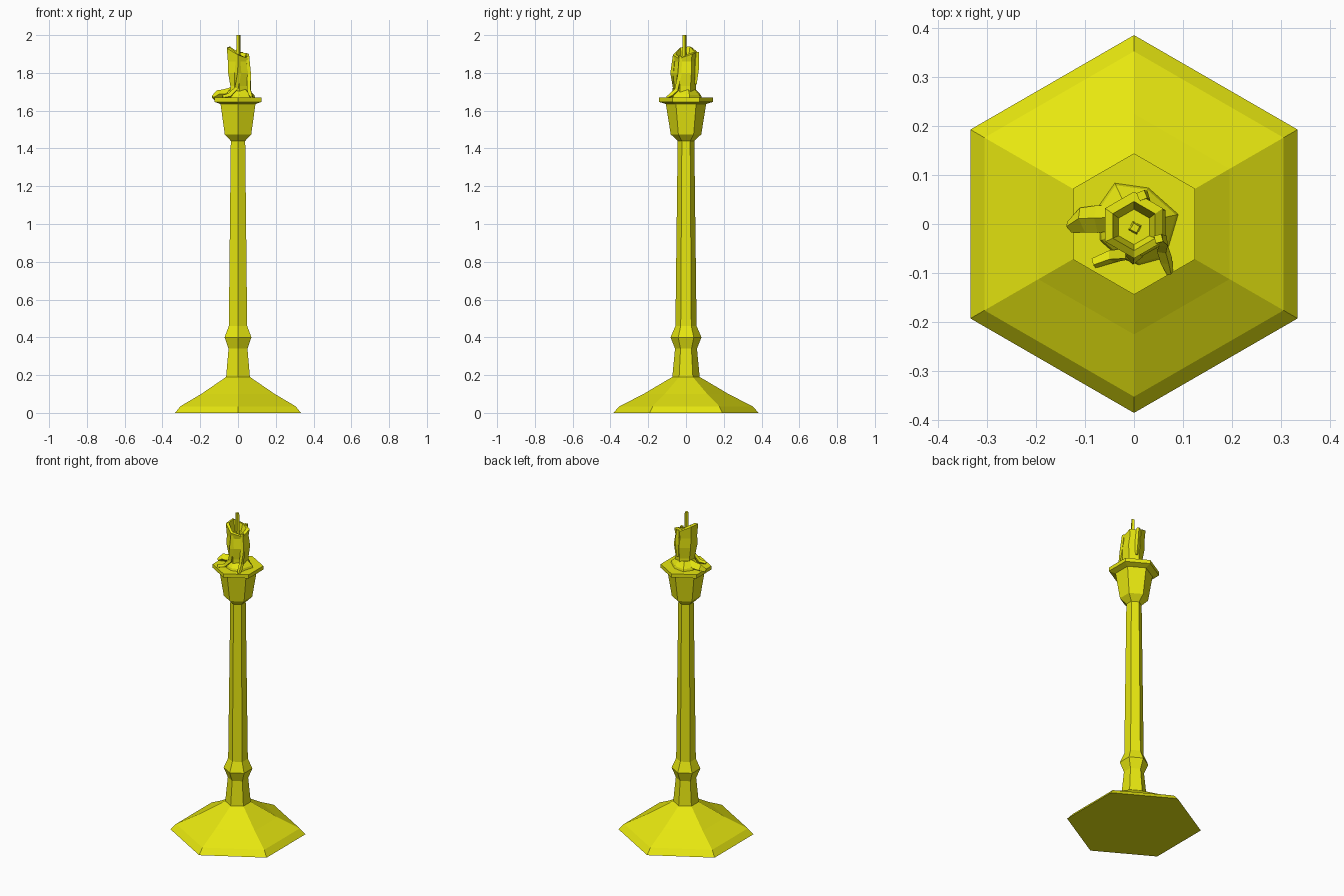
import bpy, bmesh, math
from mathutils import Vector

yellow = bpy.data.materials.new("yellow")
yellow.diffuse_color = (0.8, 0.8, 0.005, 1)


def loft(name, rings):
    """Join rings of equal point count with flat faces and cap both ends."""
    bm = bmesh.new()
    vs = [[bm.verts.new(p) for p in ring] for ring in rings]
    n = len(vs[0])
    for a, b in zip(vs, vs[1:]):
        for i in range(n):
            j = (i + 1) % n
            bm.faces.new((a[i], a[j], b[j], b[i]))
    bm.faces.new(vs[0][::-1])
    bm.faces.new(vs[-1])
    bmesh.ops.recalc_face_normals(bm, faces=bm.faces)
    me = bpy.data.meshes.new(name)
    bm.to_mesh(me)
    bm.free()
    me.materials.append(yellow)
    ob = bpy.data.objects.new(name, me)
    bpy.context.collection.objects.link(ob)
    return ob


def hexagon(r, z, c=(0, 0), dz=(0,) * 6):
    """Six points, first corner at +y, counter-clockwise."""
    return [(c[0] + r * math.cos(math.radians(90 + 60 * i)),
             c[1] + r * math.sin(math.radians(90 + 60 * i)), z + dz[i]) for i in range(6)]


def turned(name, profile):
    return loft(name, [hexagon(r, z) for r, z in profile])


def drip(name, path):
    """Four-sided wax run along points (x, y, z, half width)."""
    pts = [Vector(p[:3]) for p in path]
    rings = []
    for k, p in enumerate(pts):
        t = (pts[min(k + 1, len(pts) - 1)] - pts[max(k - 1, 0)]).normalized()
        side = t.cross(Vector((p.x, p.y, 0.15))).normalized()
        up = t.cross(side).normalized()
        w = path[k][3]
        rings.append([p + side * w, p + up * w, p - side * w, p - up * w])
    loft(name, rings)


# Candlestick: foot, stem with knop, cup and drip tray
turned("base", [(0.385, 0), (0.352, 0.035), (0.225, 0.10), (0.073, 0.19)])
turned("stem", [(0.073, 0.185), (0.058, 0.34), (0.082, 0.40), (0.056, 0.46), (0.044, 1.445)])
turned("cup", [(0.044, 1.44), (0.081, 1.475), (0.107, 1.637)])
turned("drip_tray", [(0.107, 1.635), (0.144, 1.647), (0.144, 1.67)])

# Candle with an uneven rim and a hollow top
rim = (0.0, 0.03, 0.025, -0.01, -0.03, -0.005)
loft("candle", [
    hexagon(0.058, 1.665, (0.006, -0.004)),
    hexagon(0.056, 1.73, (0.008, -0.004)),
    hexagon(0.067, 1.80, (0.006, -0.005)),
    hexagon(0.062, 1.86, (0.0, -0.003)),
    hexagon(0.068, 1.905, (0.0, -0.002), rim),
    hexagon(0.050, 1.91, (0.0, -0.004), rim),
    hexagon(0.036, 1.87, (0.0, -0.006)),
])

# Wick
loft("wick", [[(0.002 + x * s, -0.008 + y * s, z) for x, y in
               ((1, 0.3), (-0.3, 1), (-1, -0.3), (0.3, -1))]
              for z, s in ((1.86, 0.014), (1.93, 0.011), (2.0, 0.010))])

# Pooled wax around the candle foot
pool = [(0.092, 0.02), (0.03, 0.075), (-0.04, 0.085), (-0.075, 0.035),
        (-0.07, -0.035), (-0.03, -0.07), (0.01, -0.085), (0.065, -0.07)]
loft("wax_pool", [[(x * s, y * s, z) for x, y in pool]
                  for z, s in ((1.665, 1.0), (1.683, 0.93), (1.715, 0.58))])

# Wax runs
drip("left_wax_lump", [(-0.03, 0.012, 1.70, 0.025), (-0.075, 0.01, 1.685, 0.028),
                       (-0.105, 0.008, 1.683, 0.026), (-0.132, -0.006, 1.668, 0.012)])
drip("front_wax_run", [(0.0, -0.06, 1.89, 0.010), (0.0, -0.065, 1.80, 0.018),
                       (-0.008, -0.06, 1.72, 0.014), (-0.045, -0.066, 1.68, 0.014),
                       (-0.082, -0.08, 1.672, 0.011)])
drip("right_wax_run", [(0.05, -0.03, 1.89, 0.011), (0.058, -0.035, 1.79, 0.014),
                       (0.058, -0.05, 1.71, 0.013), (0.066, -0.075, 1.685, 0.013),
                       (0.073, -0.10, 1.670, 0.007)])
drip("back_wax_run", [(0.016, 0.058, 1.91, 0.012), (0.02, 0.055, 1.82, 0.015),
                      (0.022, 0.05, 1.74, 0.008)])
